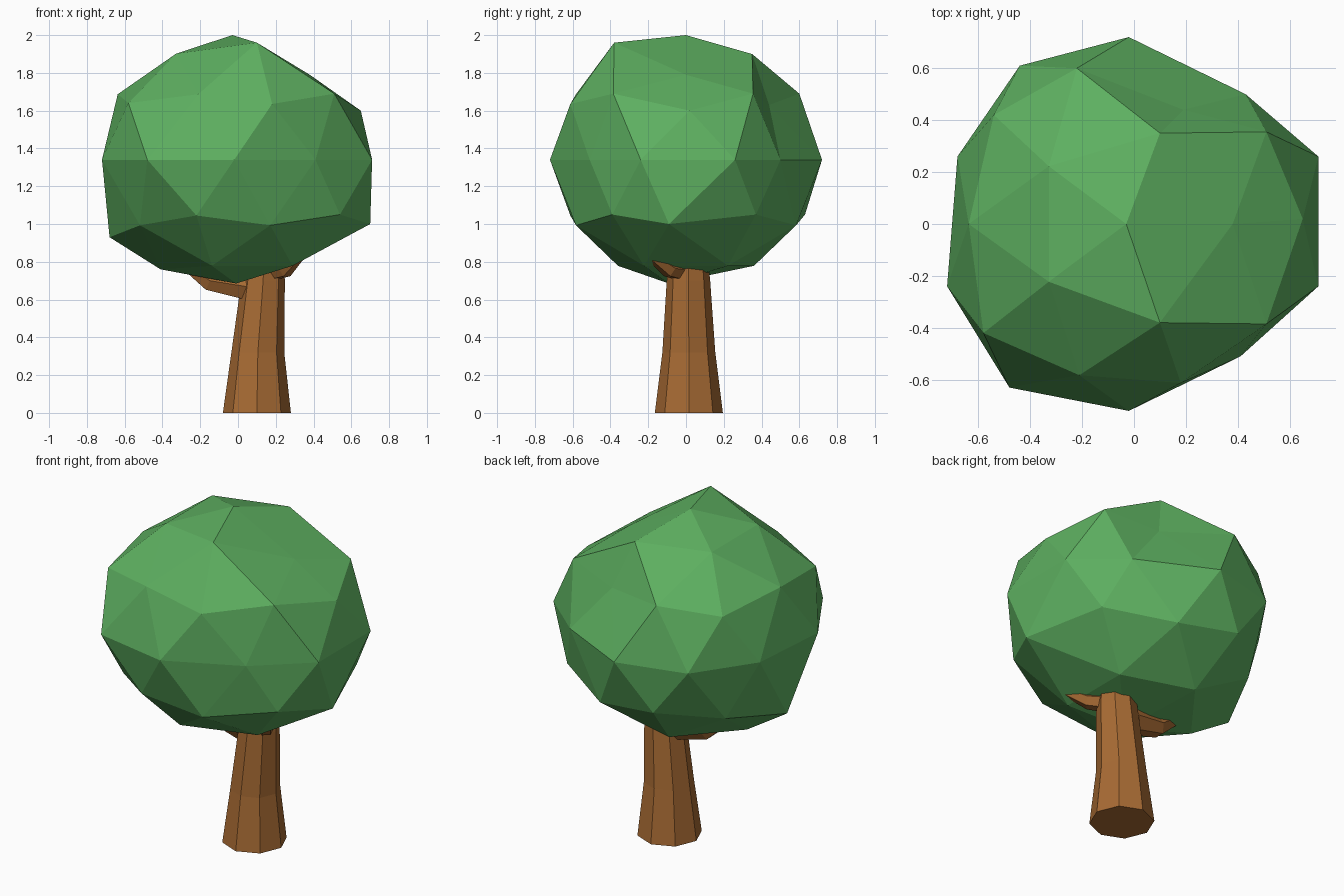
import bpy, bmesh, math
from mathutils import Vector

if "Cube" in bpy.data.objects:
    bpy.data.objects.remove(bpy.data.objects["Cube"])


def material(name, rgb):
    m = bpy.data.materials.new(name)
    m.diffuse_color = (*rgb, 1)
    m.use_nodes = True
    m.node_tree.nodes["Principled BSDF"].inputs["Base Color"].default_value = m.diffuse_color
    return m


leaf_green = material("leaf_green", (0.11, 0.43, 0.117))
bark_brown = material("bark_brown", (0.39, 0.147, 0.034))


def add_object(name, bm, mat):
    bmesh.ops.recalc_face_normals(bm, faces=bm.faces)
    me = bpy.data.meshes.new(name)
    bm.to_mesh(me)
    bm.free()
    me.materials.append(mat)
    ob = bpy.data.objects.new(name, me)
    bpy.context.collection.objects.link(ob)
    return ob


def limb(name, path, sides, level=False):
    """Faceted tapering tube through (x, y, z, radius) stations, capped."""
    bm = bmesh.new()
    pts = [Vector(p[:3]) for p in path]
    rings = []
    for i, p in enumerate(pts):
        along = pts[min(i + 1, len(pts) - 1)] - pts[max(i - 1, 0)]
        if level:
            u, v = Vector((1, 0, 0)), Vector((0, 1, 0))
        else:
            u = along.cross(Vector((0, 0, 1))).normalized()
            v = along.cross(u).normalized()
        angles = [2 * math.pi * k / sides for k in range(sides)]
        rings.append([bm.verts.new(p + path[i][3] * (u * math.cos(a) + v * math.sin(a)))
                      for a in angles])
    for a, b in zip(rings, rings[1:]):
        for k in range(sides):
            n = (k + 1) % sides
            bm.faces.new((a[k], a[n], b[n], b[k]))
    bm.faces.new(rings[0][::-1])
    bm.faces.new(rings[-1])
    return add_object(name, bm, bark_brown)


# Trunk: eight-sided, flared at the foot and leaning slightly
limb("trunk", [(0.10, 0.015, 0, 0.18), (0.105, 0.015, 0.32, 0.14),
               (0.133, 0.013, 0.70, 0.115), (0.14, 0.01, 0.88, 0.10)], 8, level=True)

# Branches running up into the foliage
limb("left_branch", [(0.10, 0.015, 0.66, 0.085), (-0.15, 0.015, 0.70, 0.06),
                     (-0.34, 0.01, 0.84, 0.03)], 6)
limb("right_branch", [(0.15, 0.0, 0.75, 0.06), (0.25, -0.09, 0.765, 0.05),
                      (0.33, -0.19, 0.84, 0.03)], 6)

# Foliage: squashed icosphere with some corners pulled in or out
bm = bmesh.new()
bmesh.ops.create_icosphere(bm, subdivisions=2, radius=1)
for v in bm.verts:
    v.co = Vector((0.725 * v.co.x - 0.02, 0.72 * v.co.y, 0.66 * v.co.z + 1.34))
nudges = [
    (-0.03, 0, 2.0), (0.10, -0.38, 1.96), (0.10, 0.35, 1.90), (0.38, 0, 1.79),
    (0.51, -0.385, 1.69), (0.51, 0.355, 1.69), (0.65, 0.02, 1.60), (0.19, 0.44, 1.63),
    (-0.58, -0.42, 1.64), (-0.54, 0.42, 1.64), (-0.22, 0.60, 1.69),
    (0.43, 0.50, 1.34), (0.41, -0.51, 1.34), (0.71, 0.26, 1.34), (0.71, -0.24, 1.34),
    (-0.48, -0.63, 1.34), (-0.72, -0.24, 1.34), (-0.68, 0.26, 1.34), (-0.44, 0.61, 1.34),
    (0.70, -0.09, 1.0), (0.54, -0.39, 1.05), (0.54, 0.37, 1.05), (-0.22, 0.63, 1.05),
    (-0.68, 0, 0.93), (-0.41, 0, 0.76), (-0.01, -0.09, 0.685)]
start = {v: v.co.copy() for v in bm.verts}
for p in map(Vector, nudges):
    near = min(start, key=lambda v: (start[v] - p).length)
    near.co = p
add_object("foliage", bm, leaf_green)
